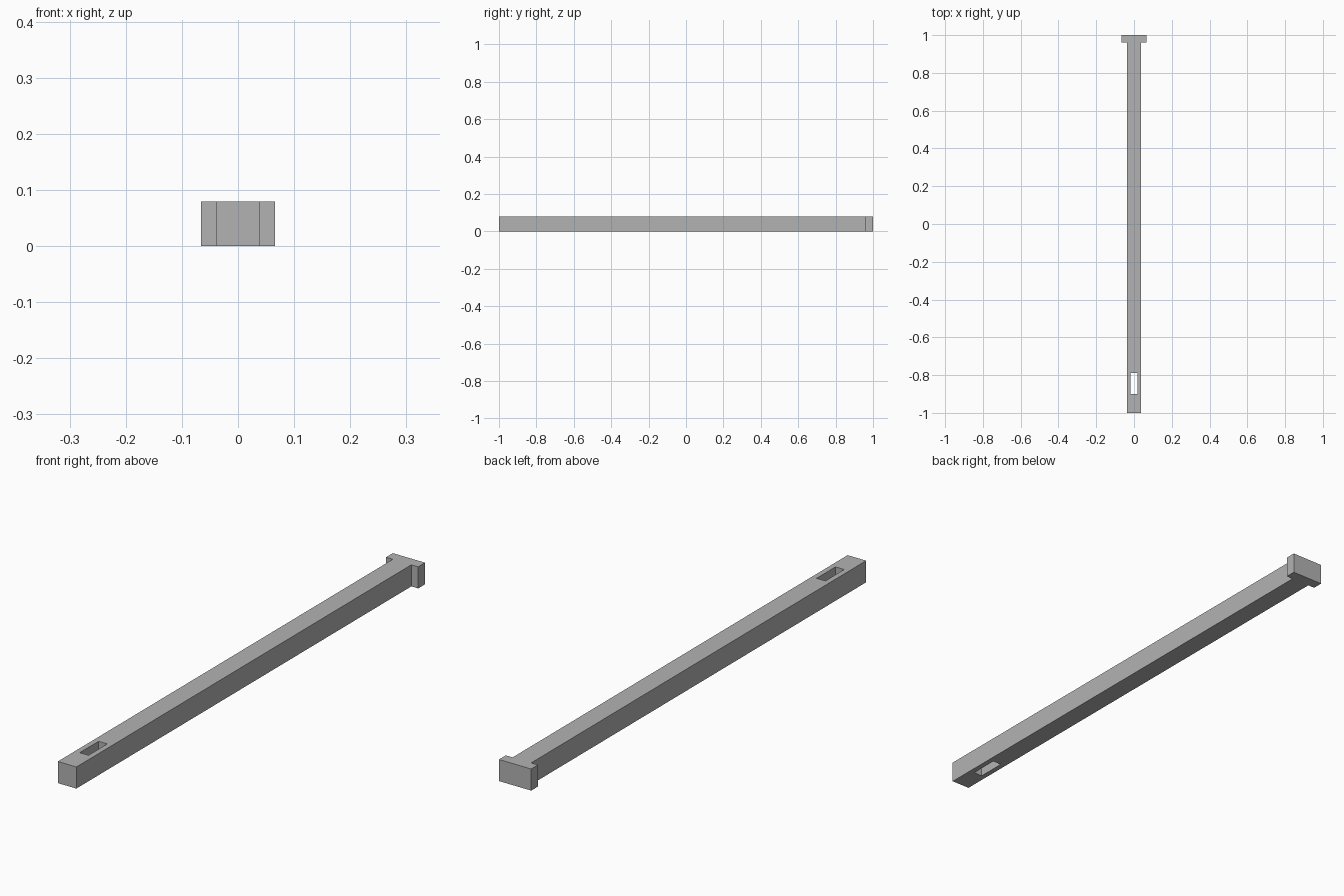
import bpy
import bmesh

cube = bpy.data.objects.get("Cube")
if cube:
    bpy.data.objects.remove(cube, do_unlink=True)

HEIGHT = 0.08
SHAFT, HEAD, SLOT = 0.038, 0.066, 0.018   # half widths
HEAD_FRONT = 0.96
SLOT_FRONT, SLOT_BACK = -0.90, -0.79

grey = bpy.data.materials.new("plain grey")
grey.use_nodes = True
colour = (0.45, 0.45, 0.45, 1)
grey.diffuse_color = colour
grey.node_tree.nodes["Principled BSDF"].inputs["Base Color"].default_value = colour


def prism(name, half, z0, z1):
    """Extrude an outline, given by its right half and mirrored in x."""
    outline = half + [(-x, y) for x, y in reversed(half)]
    bm = bmesh.new()
    base = bm.faces.new([bm.verts.new((x, y, z0)) for x, y in outline])
    new = bmesh.ops.extrude_face_region(bm, geom=[base], use_keep_orig=True)["geom"]
    verts = [v for v in new if isinstance(v, bmesh.types.BMVert)]
    bmesh.ops.translate(bm, vec=(0, 0, z1 - z0), verts=verts)
    bmesh.ops.recalc_face_normals(bm, faces=bm.faces)
    mesh = bpy.data.meshes.new(name)
    bm.to_mesh(mesh)
    bm.free()
    mesh.materials.append(grey)
    obj = bpy.data.objects.new(name, mesh)
    bpy.context.collection.objects.link(obj)
    return obj


# T-shaped pin: long square shaft with a wider head at the back
pin = prism("headed_pin", [(SHAFT, -1), (SHAFT, HEAD_FRONT), (HEAD, HEAD_FRONT), (HEAD, 1)],
            0, HEIGHT)

# Slot cut right through near the front tip
cutter = prism("slot_cutter", [(SLOT, SLOT_FRONT), (SLOT, SLOT_BACK)], -HEIGHT, 2 * HEIGHT)
cutter.hide_render = True
cut = pin.modifiers.new("slot", "BOOLEAN")
cut.operation = "DIFFERENCE"
cut.solver = "EXACT"
cut.object = cutter

# Apply the cut and drop the cutter
bpy.context.view_layer.objects.active = pin
pin.select_set(True)
bpy.ops.object.modifier_apply(modifier=cut.name)
bpy.data.objects.remove(cutter, do_unlink=True)
